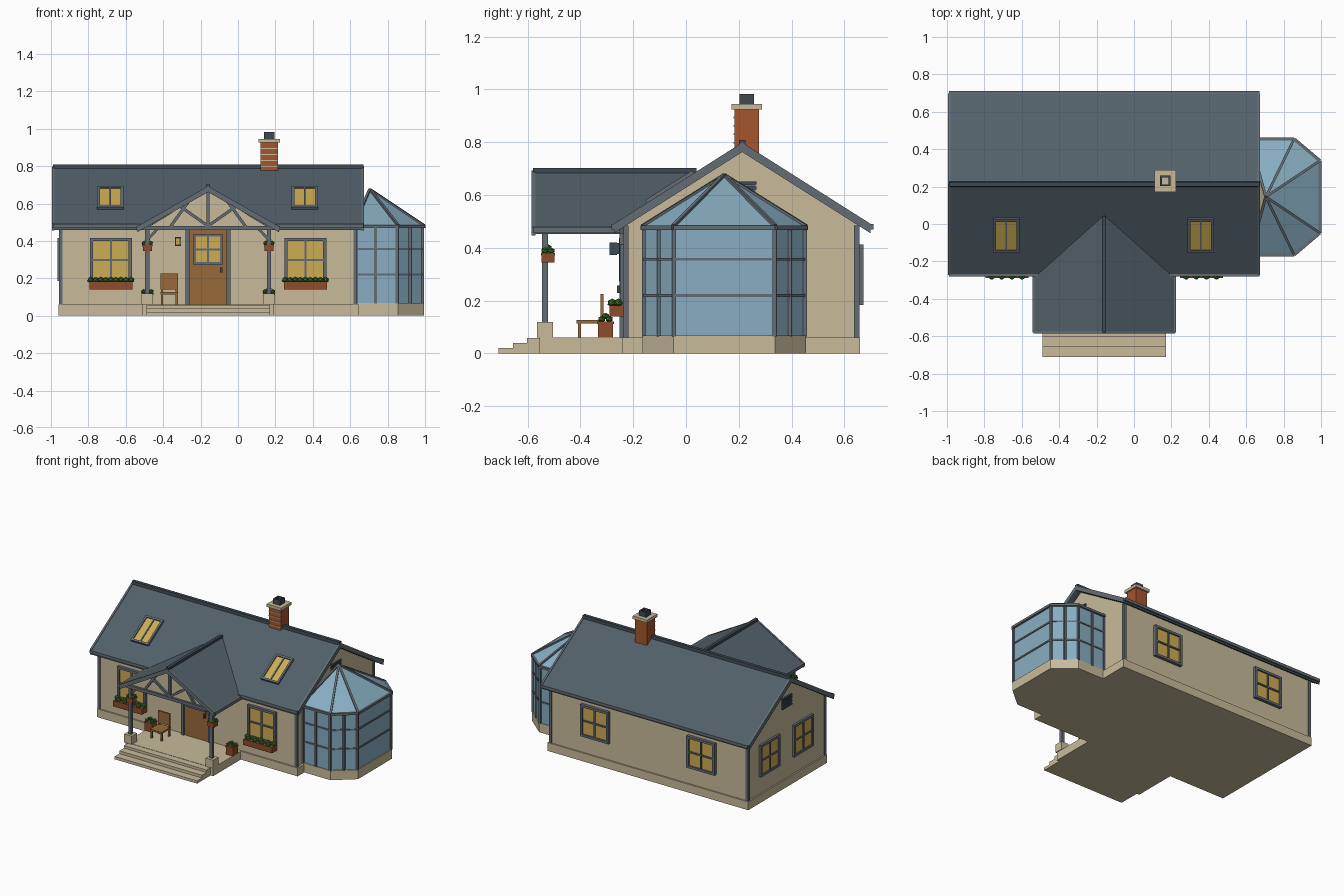
import bpy, bmesh, math
from mathutils import Matrix, Vector

if "Cube" in bpy.data.objects:
    bpy.data.objects.remove(bpy.data.objects["Cube"])

def lin(c):
    c /= 255
    return c / 12.92 if c < 0.04 else ((c + 0.055) / 1.055) ** 2.4

MATS = {}
for n, rgb in {"cream": (200, 187, 155), "roof_slate": (82, 96, 105), "trim_grey": (100, 109, 117),
               "dark_slate": (62, 72, 82), "wood": (152, 106, 58), "brick": (165, 86, 46),
               "glass_blue": (136, 174, 194), "window_yellow": (204, 172, 84),
               "leaf_green": (56, 112, 44), "planter_brown": (142, 76, 44)}.items():
    m = bpy.data.materials.new(n)
    m.diffuse_color = (*[lin(c) for c in rgb], 1)
    m.use_nodes = True
    m.node_tree.nodes["Principled BSDF"].inputs["Base Color"].default_value = m.diffuse_color
    MATS[n] = m

def finish(name, mat, bm):
    bmesh.ops.recalc_face_normals(bm, faces=bm.faces)
    me = bpy.data.meshes.new(name)
    bm.to_mesh(me)
    bm.free()
    me.materials.append(MATS[mat])
    ob = bpy.data.objects.new(name, me)
    bpy.context.collection.objects.link(ob)
    return ob

def boxes(name, mat, items, M=Matrix()):
    """Boxes given as (x0, x1, y0, y1, z0, z1), joined in one object."""
    bm = bmesh.new()
    for x0, x1, y0, y1, z0, z1 in items:
        T = Matrix.Translation(((x0 + x1) / 2, (y0 + y1) / 2, (z0 + z1) / 2))
        bmesh.ops.create_cube(bm, size=1, matrix=M @ T @ Matrix.Diagonal((x1 - x0, y1 - y0, z1 - z0, 1)))
    return finish(name, mat, bm)

def bars(name, mat, segs, w):
    """Square beams of width w between pairs of points."""
    bm = bmesh.new()
    for p, q in segs:
        p, q = Vector(p), Vector(q)
        d = q - p
        M = Matrix.Translation((p + q) / 2) @ d.to_track_quat('Z', 'Y').to_matrix().to_4x4()
        bmesh.ops.create_cube(bm, size=1, matrix=M @ Matrix.Diagonal((w, w, d.length, 1)))
    return finish(name, mat, bm)

def prism(name, mat, pts, axis, a, b):
    """Profile extruded along an axis from a to b."""
    put = {"x": lambda p, t: (t, *p), "y": lambda p, t: (p[0], t, p[1]), "z": lambda p, t: (*p, t)}[axis]
    bm = bmesh.new()
    lo = [bm.verts.new(put(p, a)) for p in pts]
    hi = [bm.verts.new(put(p, b)) for p in pts]
    n = len(pts)
    bm.faces.new(lo)
    bm.faces.new(hi)
    for i in range(n):
        bm.faces.new((lo[i], lo[(i + 1) % n], hi[(i + 1) % n], hi[i]))
    return finish(name, mat, bm)

def leaves(name, pts, r):
    bm = bmesh.new()
    for i, p in enumerate(pts):
        M = Matrix.Translation(p) @ Matrix.Rotation(i * 1.3, 4, 'Z') @ Matrix.Diagonal((1, 1, 0.85, 1))
        bmesh.ops.create_icosphere(bm, subdivisions=1, radius=r, matrix=M)
    return finish(name, "leaf_green", bm)

def window(name, M, w, h, t=0.016, f=0.017, cross=True):
    """Framed window facing local -y, centred on the origin of M."""
    a, b, g = w / 2, h / 2, 0.005
    fr = [(-a, -a + f, -t, 0, -b, b), (a - f, a, -t, 0, -b, b), (-a, a, -t, 0, b - f, b),
          (-a, a, -t, 0, -b, -b + f), (-g, g, -t + .002, 0, -b, b)]
    if cross:
        fr.append((-a, a, -t + .002, 0, -g, g))
    boxes(name + "_frame", "trim_grey", fr, M)
    boxes(name + "_panes", "window_yellow", [(-a + g, a - g, -t / 2, 0, -b + g, b - g)], M)

def at(x, y, z, deg=0):
    return Matrix.Translation((x, y, z)) @ Matrix.Rotation(math.radians(deg), 4, 'Z')

# Main house: plinth, gabled walls, corner boards
boxes("plinth", "cream", [(-.96, .645, -.24, .66, 0, .06)])
prism("house_walls", "cream", [(-.23, .06), (.65, .06), (.65, .487), (.21, .765), (-.23, .487)], "x", -.95, .63)
boxes("corner_boards", "trim_grey", [(x, x + .02, y, y + .02, .06, .485)
                                     for x in (-.957, .617) for y in (-.237, .637)])

# Main roof with bargeboards, gutters and ridge cap
RY, SL = .213, .31 / .49
def chevron(c, top, half, rise, th):
    return [(c - half, top - rise), (c, top), (c + half, top - rise),
            (c + half, top - rise - th), (c, top - th), (c - half, top - rise - th)]
prism("main_roof", "roof_slate", chevron(RY, .795, .485, .307, .03), "x", -.985, .664)
for n, x in (("left", -.995), ("right", .66)):
    prism(n + "_bargeboard", "trim_grey", chevron(RY, .799, .485, .307, .036), "x", x, x + .014)
boxes("gutters", "trim_grey", [(-.99, .67, y, y + .017, .47, .491) for y in (-.282, .693)])
prism("ridge_cap", "dark_slate", [(RY - .014, .785), (RY - .012, .808), (RY + .012, .808), (RY + .014, .785)], "x", -.99, .67)

# Porch roof, truss gable
PX = -.16
prism("porch_roof", "roof_slate", chevron(PX, .69, .375, .212, .026), "y", -.575, .045)
prism("porch_bargeboard", "trim_grey", chevron(PX, .693, .378, .214, .032), "y", -.585, -.571)
prism("porch_gable_infill", "cream", [(PX - .33, .468), (PX + .33, .468), (PX, .668)], "y", -.545, -.53)
boxes("porch_gutters", "trim_grey", [(x, x + .014, -.58, -.25, .457, .479) for x in (PX - .384, PX + .37)])
boxes("porch_ridge_cap", "dark_slate", [(PX - .011, PX + .011, -.58, .04, .68, .702)])
truss = [((PX, -.55, .475), (PX, -.55, .68))]
braces = []
for s in (-1, 1):
    truss.append(((PX, -.55, .48), (PX + s * .15, -.55, .585)))
    truss.append(((PX + s * .2, -.55, .478), (PX + s * .105, -.55, .61)))
    braces.append(((PX + s * .325, -.53, .405), (PX + s * .265, -.53, .47)))
bars("porch_truss", "trim_grey", truss, .016)
bars("knee_braces", "trim_grey", braces, .014)
boxes("porch_beams", "trim_grey", [(PX - .36, PX + .36, -.56, -.525, .458, .48)] +
      [(PX + s * .325 - .011, PX + s * .325 + .011, -.55, -.23, .455, .477) for s in (-1, 1)])

# Porch floor, steps, posts on stone feet
boxes("porch_floor", "cream", [(-.51, .19, -.555, -.23, 0, .06)])
boxes("steps", "cream", [(-.49, .17, y, -.55, 0, z) for y, z in ((-.71, .02), (-.655, .04), (-.603, .058))])
for n, s in (("left", -1), ("right", 1)):
    x = PX + s * .325
    boxes(n + "_porch_post", "trim_grey", [(x - .011, x + .011, -.545, -.523, .1, .46)])
    boxes(n + "_post_foot", "cream", [(x - .03, x + .03, -.564, -.504, .06, .12)])
    # Hanging pot on the post and standing pot by the wall
    for pn, y, z, h, r in (("hanging_pot", -.523, .345, .036, .024), ("floor_pot", -.305, .06, .062, .029)):
        boxes(f"{n}_{pn}", "planter_brown", [(x - r, x + r, y - r, y + r, z, z + h),
              (x - r - .003, x + r + .003, y - r - .003, y + r + .003, z + h - .01, z + h)])
        leaves(f"{n}_{pn}_plant", [(x + dx * r, y + dy * r, z + h + .008) for dx in (-.7, .7) for dy in (-.5, .5)]
               + [(x, y, z + h + .02)], .015)

# Windows on front, back and left walls, skylights
for i, x in enumerate((-.68, .36)):
    window(f"front_window_{i}", at(x, -.23, .298), .225, .235, .02)
    boxes(f"window_box_{i}", "planter_brown", [(x - .115, x + .115, -.29, -.23, .14, .182)])
    leaves(f"window_box_plants_{i}", [(x - .108 + k * .027, -.268 + .012 * (-1) ** k, .192) for k in range(9)], .019)
    tilt = math.atan(SL)
    yc = -.057
    window(f"skylight_{i}", Matrix.Translation((x - .003, yc, .795 - (RY - yc) * SL)) @
           Matrix.Rotation(tilt - math.pi / 2, 4, 'X'), .14, .21, .016, .014, False)
for i, x in enumerate((.265, -.585)):
    window(f"back_window_{i}", at(x, .65, .298, 180), .225, .23, .022)
for i, y in enumerate((.41, .03)):
    window(f"left_window_{i}", at(-.95, y, .3, -90), .22, .23, .016)

# Gable vents with slats
for n, x, d in (("left", -.95, -90), ("right", .63, 90)):
    boxes(n + "_gable_vent", "trim_grey", [(-.05, .05, -.005, 0, -.035, .035)], at(x, RY, .61, d))
    boxes(n + "_vent_slats", "dark_slate", [(-.054, .054, -.012, 0, z, z + .012) for z in (-.035, -.012, .011, .03)],
          at(x, RY, .61, d))

# Door, door window, handle, lamp
boxes("door", "wood", [(-.262, -.058, -.243, -.23, .06, .46)])
boxes("door_frame", "trim_grey", [(-.28, -.258, -.252, -.23, .06, .475), (-.062, -.04, -.252, -.23, .06, .475),
                                  (-.28, -.04, -.252, -.23, .458, .475)])
window("door_window", at(PX, -.243, .355), .155, .165, .01, .014)
boxes("door_handle", "dark_slate", [(-.096, -.084, -.262, -.243, .23, .258)])
boxes("wall_lamp", "dark_slate", [(-.338, -.306, -.29, -.262, .412, .42), (-.338, -.306, -.29, -.262, .374, .382),
                                  (-.336, -.308, -.266, -.23, .376, .418)] +
      [(x, x + .005, -.289, -.26, .376, .418) for x in (-.337, -.312)])
boxes("lamp_glow", "window_yellow", [(-.333, -.311, -.286, -.264, .38, .414)])

# Porch chair
boxes("chair", "wood", [(-.415, -.32, -.415, -.31, .114, .126), (-.415, -.32, -.324, -.312, .14, .225)] +
      [(x, x + .012, -.324, -.312, .06, .22) for x in (-.413, -.334)] +
      [(x, x + .012, -.41, -.398, .06, .12) for x in (-.413, -.334)])

# Chimney with mortar bands, cap and hollow pot
CX, CY = .167, .23
boxes("chimney", "brick", [(CX - .048, CX + .048, CY - .046, CY + .046, .7, .93)])
boxes("mortar_bands", "cream", [(CX - .048, CX + .048, CY - .05, CY - .046, z, z + .006)
                                for z in (.795, .827, .859, .891)])
boxes("chimney_cap", "cream", [(CX - .058, CX + .058, CY - .058, CY + .058, .925, .946)])
boxes("chimney_pot", "dark_slate", [(CX + a, CX + b, CY + c, CY + d, .946, .982) for a, b, c, d in
      ((-.028, -.018, -.028, .028), (.018, .028, -.028, .028), (-.018, .018, -.028, -.018), (-.018, .018, .018, .028))])

# Conservatory: base, glass walls, glass roof, bars
P = [(.62, -.16), (.85, -.16), (.988, -.045), (.988, .335), (.85, .45), (.62, .45)]
MY = .145
E = [(x + (.006 if x > .7 else 0), MY + (y - MY) * 1.015) for x, y in P]
prism("conservatory_base", "cream", E, "z", 0, .068)
prism("conservatory_glass", "glass_blue", P, "z", .06, .48)
APEX = (.705, MY, .675)
bm = bmesh.new()
ring = [bm.verts.new((*p, .48)) for p in E]
top = bm.verts.new(APEX)
bm.faces.new(ring)
for i in range(6):
    bm.faces.new((ring[i], ring[(i + 1) % 6], top))
roof = finish("conservatory_roof", "glass_blue", bm)
roof.data.materials.append(MATS["cream"])
for f in roof.data.polygons:
    f.material_index = 1 if f.normal.x < -.5 else 0
posts = [((*p, .065), (*p, .48)) for p in P[1:5]]
posts += [((.635, y, .065), (.635, y, .48)) for y in (-.16, .45)]
for i in (0, 1, 3, 4):
    m = [(a + b) / 2 for a, b in zip(P[i], P[i + 1])]
    posts.append(((*m, .065), (*m, .48)))
bars("conservatory_posts", "trim_grey", posts, .015)
bars("conservatory_rails", "trim_grey", [((*P[i], z), (*P[i + 1], z)) for i in range(5) for z in (.22, .357)], .011)
bars("conservatory_eaves", "trim_grey", [((*E[i], .477), (*E[i + 1], .477)) for i in range(5)], .017)
bars("conservatory_roof_bars", "trim_grey", [((*e, .482), APEX) for e in E], .014)
